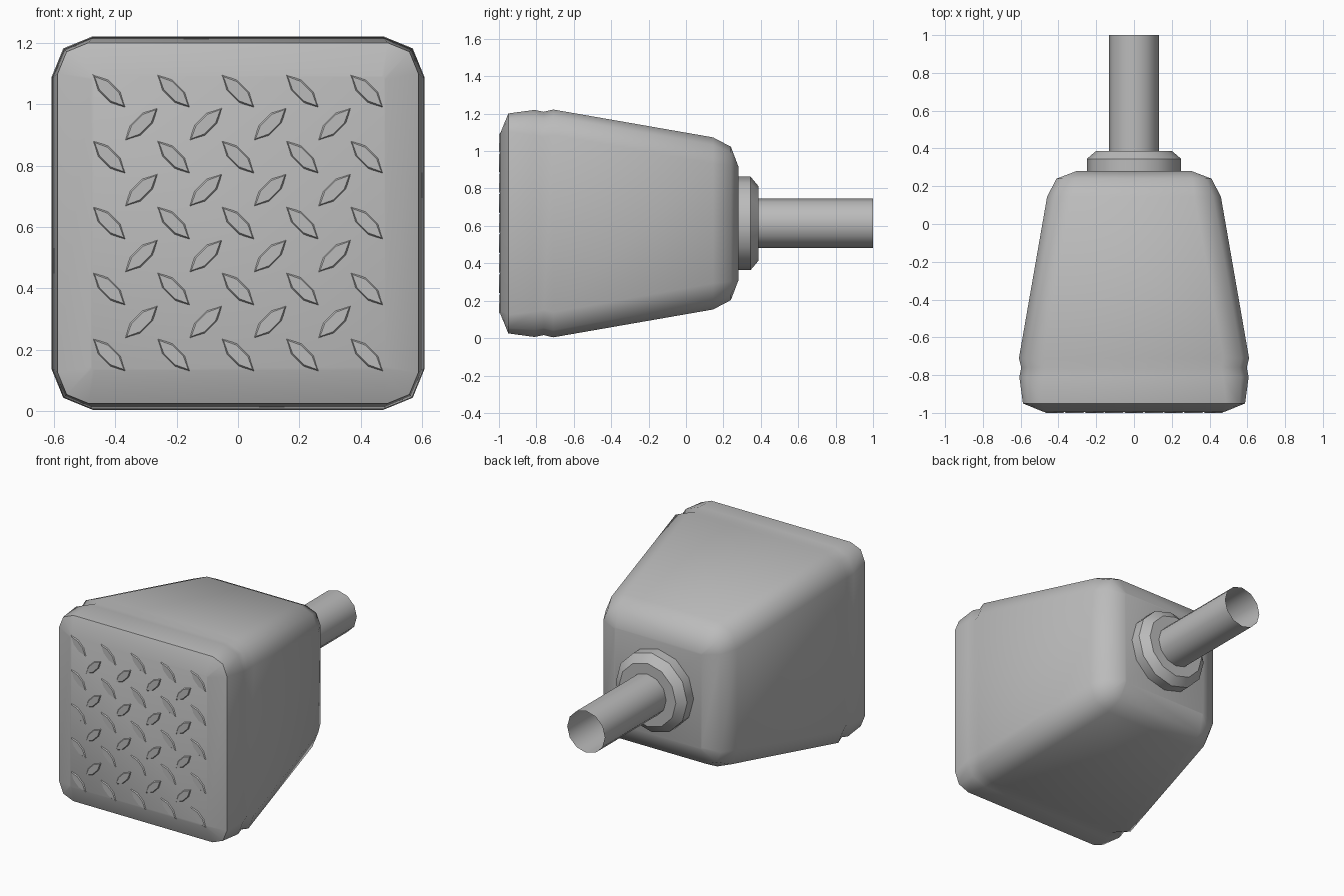
import bpy, bmesh, math
from mathutils import Vector

cube = bpy.data.objects.get("Cube")
if cube:
    bpy.data.objects.remove(cube, do_unlink=True)

CENTRE_Z = 0.613

grey = bpy.data.materials.new("plain grey")
grey.use_nodes = True
GREY = (0.5, 0.5, 0.5, 1)
grey.diffuse_color = GREY
grey.node_tree.nodes["Principled BSDF"].inputs["Base Color"].default_value = GREY


def finish(name, bm, angle):
    """Turn a bmesh into a shaded object."""
    bmesh.ops.recalc_face_normals(bm, faces=bm.faces)
    mesh = bpy.data.meshes.new(name)
    bm.to_mesh(mesh)
    bm.free()
    mesh.materials.append(grey)
    obj = bpy.data.objects.new(name, mesh)
    bpy.context.collection.objects.link(obj)
    bpy.ops.object.select_all(action='DESELECT')
    obj.select_set(True)
    bpy.context.view_layer.objects.active = obj
    bpy.ops.object.shade_smooth_by_angle(angle=math.radians(angle))
    return obj


def loft(bm, rings, cap_start=False, cap_end=False):
    """Bridge equal-length rings of points in order."""
    loops = [[bm.verts.new(p) for p in ring] for ring in rings]
    for a, b in zip(loops, loops[1:]):
        for i in range(len(a)):
            j = (i + 1) % len(a)
            bm.faces.new((a[i], a[j], b[j], b[i]))
    if cap_start:
        bm.faces.new(loops[0])
    if cap_end:
        bm.faces.new(loops[-1])
    return loops


def square_ring(y, half, cut):
    """Square with two-step rounded corners."""
    k = cut * 0.29
    corner = [(half, half - cut), (half - k, half - k), (half - cut, half)]
    pts = []
    for _ in range(4):
        pts += [(x, y, CENTRE_Z + z) for x, z in corner]
        corner = [(-z, x) for x, z in corner]
    return pts


def round_ring(y, r, sides=12):
    return [(r * math.cos(math.tau * i / sides), y,
             CENTRE_Z + r * math.sin(math.tau * i / sides)) for i in range(sides)]


# Front pad, shallow groove and tapered housing
bm = bmesh.new()
profile = [(-0.994, 0.48, 0.012), (-0.95, 0.588, 0.1), (-0.81, 0.607, 0.135),
           (-0.76, 0.597, 0.135), (-0.71, 0.609, 0.135), (0.145, 0.46, 0.14),
           (0.24, 0.41, 0.1), (0.28, 0.305, 0.012)]
loops = loft(bm, [square_ring(*p) for p in profile], True, True)
housing = finish("housing", bm, 50)

# Keep the groove edges crisp
sharp = housing.data.attributes.get("sharp_edge") or \
    housing.data.attributes.new("sharp_edge", 'BOOLEAN', 'EDGE')
for e in housing.data.edges:
    ys = [housing.data.vertices[v].co.y for v in e.vertices]
    if any(all(abs(y - g) < 0.001 for y in ys) for g in (-0.81, -0.71)):
        sharp.data[e.index].value = True

# Collar behind the housing
bm = bmesh.new()
loft(bm, [round_ring(*p) for p in ((0.27, 0.25), (0.345, 0.25), (0.387, 0.2))], True, True)
finish("collar", bm, 35)

# Open-ended pipe
bm = bmesh.new()
loft(bm, [round_ring(0.38, 0.132), round_ring(1.0, 0.132)])
finish("pipe", bm, 35)

# Raised leaf-shaped treads, alternating in direction
leaf = [(0.078, 0), (0.03, 0.026), (-0.03, 0.026),
        (-0.078, 0), (-0.03, -0.026), (0.03, -0.026)]
STEP_X, STEP_Z = 0.21, 0.215


def add_leaf(bm, x, z, turn):
    c, s = math.cos(turn), math.sin(turn)

    def ring(y, scale_u, scale_v):
        return [(x + c * u * scale_u - s * v * scale_v, y,
                 z + s * u * scale_u + c * v * scale_v) for u, v in leaf]
    loft(bm, [ring(-0.99, 1, 1), ring(-1.0, 0.86, 0.74)], cap_end=True)


bm = bmesh.new()
for count, turn in ((5, -math.pi / 4), (4, math.pi / 4)):
    for i in range(count):
        for j in range(count):
            add_leaf(bm, (i - (count - 1) / 2) * STEP_X,
                     CENTRE_Z + (j - (count - 1) / 2) * STEP_Z, turn)
finish("treads", bm, 30)
